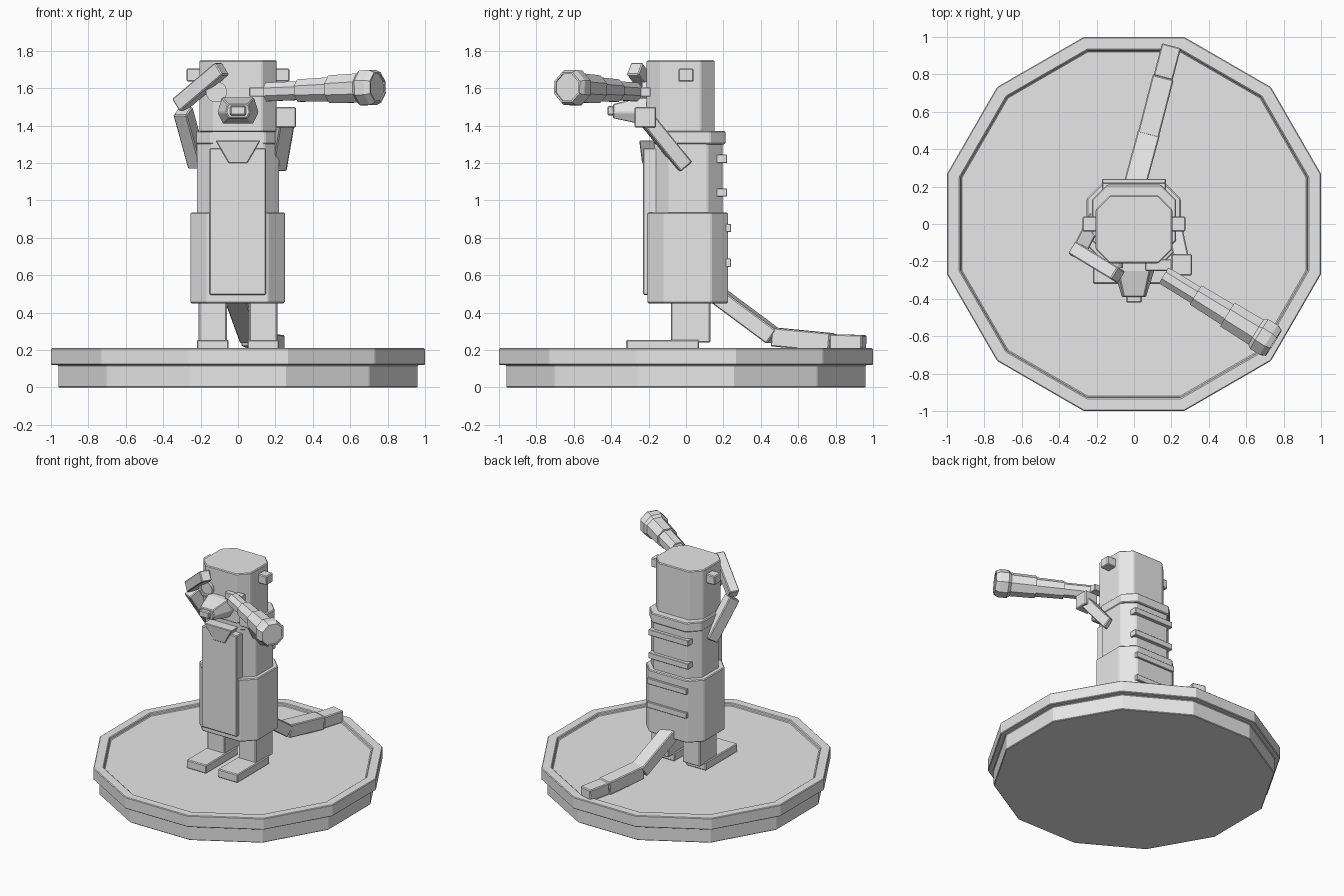
import bpy, bmesh, math
from mathutils import Vector, Matrix

cube = bpy.data.objects.get("Cube")
if cube:
    bpy.data.objects.remove(cube, do_unlink=True)

grey = bpy.data.materials.new("plain grey")
grey.use_nodes = True
grey.diffuse_color = (0.8, 0.8, 0.8, 1)
grey.node_tree.nodes["Principled BSDF"].inputs["Base Color"].default_value = (0.8, 0.8, 0.8, 1)


def loft(name, rings, bevel=0.0, matrix=None):
    """Skin a list of equal-length point rings and cap both ends."""
    bm = bmesh.new()
    loops = [[bm.verts.new(p) for p in ring] for ring in rings]
    n = len(loops[0])
    for a, b in zip(loops, loops[1:]):
        for i in range(n):
            j = (i + 1) % n
            bm.faces.new((a[i], a[j], b[j], b[i]))
    bm.faces.new(loops[0][::-1])
    bm.faces.new(loops[-1])
    bmesh.ops.recalc_face_normals(bm, faces=bm.faces)
    mesh = bpy.data.meshes.new(name)
    bm.to_mesh(mesh)
    bm.free()
    mesh.materials.append(grey)
    obj = bpy.data.objects.new(name, mesh)
    bpy.context.collection.objects.link(obj)
    if matrix:
        obj.matrix_world = matrix
    if bevel:
        mod = obj.modifiers.new("soft edges", 'BEVEL')
        mod.width, mod.segments = bevel, 1
    return obj


def outline(x0, x1, y0, y1, z, c=0):
    """Rectangle at height z, with corners cut by c."""
    if not c:
        return [(x0, y0, z), (x1, y0, z), (x1, y1, z), (x0, y1, z)]
    return [(x0 + c, y0, z), (x1 - c, y0, z), (x1, y0 + c, z), (x1, y1 - c, z),
            (x1 - c, y1, z), (x0 + c, y1, z), (x0, y1 - c, z), (x0, y0 + c, z)]


def block(name, x, y, z, cut=0, bevel=0.006):
    return loft(name, [outline(*x, *y, h, cut) for h in z], bevel)


def frame(p, q):
    """Matrix at p whose z axis points to q and whose x axis is level."""
    d = (Vector(q) - Vector(p)).normalized()
    side = Vector((0, 0, 1)).cross(d).normalized()
    m = Matrix((side, d.cross(side), d)).transposed().to_4x4()
    m.translation = p
    return m


def beam(name, p, q, w, h):
    length = (Vector(q) - Vector(p)).length
    rings = [outline(-w / 2, w / 2, -h / 2, h / 2, z) for z in (0, length)]
    return loft(name, rings, 0.006, frame(p, q))


def turned(name, profile, sides, matrix=None, bevel=0):
    """Many-sided turned part; profile holds (flat radius, height)."""
    k = 1 / math.cos(math.pi / sides)
    angles = [(i + 0.5) * math.tau / sides for i in range(sides)]
    rings = [[(r * k * math.cos(a), r * k * math.sin(a), z) for a in angles]
             for r, z in profile]
    return loft(name, rings, bevel, matrix)


# Twelve-sided stand with a raised rim
turned("stand", [(0.96, 0), (0.96, 0.12), (1, 0.12), (1, 0.21), (0.93, 0.21), (0.925, 0.19)],
       12, bevel=0.005)

# Legs and feet
for side, s in (("left", 1), ("right", -1)):
    block(side + "_leg", sorted((s * 0.06, s * 0.21)), (-0.08, 0.13), (0.24, 0.47))
    block(side + "_foot", sorted((s * 0.05, s * 0.22)), (-0.32, 0.07), (0.19, 0.255))
    block(side + "_ear", sorted((s * 0.19, s * 0.275)), (-0.04, 0.04), (1.635, 1.705))

# Body and head
block("lower_coat", (-0.253, 0.25), (-0.205, 0.225), (0.45, 0.935), 0.09)
block("torso", (-0.22, 0.22), (-0.17, 0.195), (0.92, 1.37), 0.08)
block("collar", (-0.225, 0.225), (-0.17, 0.21), (1.3, 1.372), 0.08)
block("head", (-0.205, 0.205), (-0.21, 0.153), (1.365, 1.75), 0.075)
block("belly_panel", (-0.153, 0.15), (-0.23, -0.15), (0.495, 1.28))
for i, (y, z) in enumerate(((0.22, 1.2), (0.22, 1.02), (0.24, 0.83), (0.24, 0.645))):
    block("back_stripe_%d" % (i + 1), (-0.17, 0.17), (0.16, y), (z, z + 0.045), bevel=0.003)
loft("chest_bib", [outline(-0.05, 0.05, -0.235, -0.16, 1.2),
                   outline(-0.12, 0.12, -0.25, -0.16, 1.32)], 0.004)


# Muzzle and nose, lofted forward
def muzzle_ring(y, top, mid, bottom, z0, z1, z2):
    return [(-top, y, z2), (top, y, z2), (mid, y, z1), (bottom, y, z0), (-bottom, y, z0), (-mid, y, z1)]


loft("muzzle", [muzzle_ring(-0.19, 0.085, 0.11, 0.08, 1.41, 1.47, 1.55),
                muzzle_ring(-0.25, 0.085, 0.11, 0.08, 1.41, 1.47, 1.55),
                muzzle_ring(-0.39, 0.055, 0.065, 0.05, 1.44, 1.47, 1.515)], 0.005)
block("nose", (-0.042, 0.042), (-0.42, -0.36), (1.455, 1.505))

# Eyes
block("left_eye", (0.06, 0.2), (-0.25, -0.19), (1.555, 1.605), bevel=0.003)
turned("right_eye", [(0.055, 0), (0.055, 0.045), (0.04, 0.045), (0.04, 0.038)], 16,
       frame((-0.115, -0.19, 1.58), (-0.115, -0.3, 1.58)))

# Arms
beam("right_upper_arm", (-0.215, 0.01, 1.19), (-0.295, -0.15, 1.48), 0.08, 0.09)
beam("right_forearm", (-0.315, -0.135, 1.51), (-0.085, -0.275, 1.705), 0.075, 0.08)
beam("left_arm", (0.215, -0.005, 1.18), (0.26, -0.215, 1.44), 0.08, 0.08)
block("left_hand", (0.2, 0.31), (-0.275, -0.16), (1.39, 1.5))

# Telescope of stepped eight-sided tubes
turned("telescope", [(0.05, 0), (0.05, 0.2), (0.06, 0.2), (0.064, 0.4), (0.074, 0.4), (0.078, 0.58),
                     (0.093, 0.6), (0.093, 0.66), (0.08, 0.69), (0.07, 0.69), (0.07, 0.682)],
       8, frame((0.16, -0.275, 1.58), (0.745, -0.635, 1.605)))

# Tail in three segments
tail = [(-0.02, 0.12, 0.53), (0.075, 0.47, 0.27), (0.155, 0.78, 0.24), (0.2, 0.952, 0.235)]
for i, (w, h) in enumerate(((0.12, 0.09), (0.115, 0.1), (0.105, 0.09))):
    beam("tail_segment_%d" % (i + 1), tail[i], tail[i + 1], w, h)
